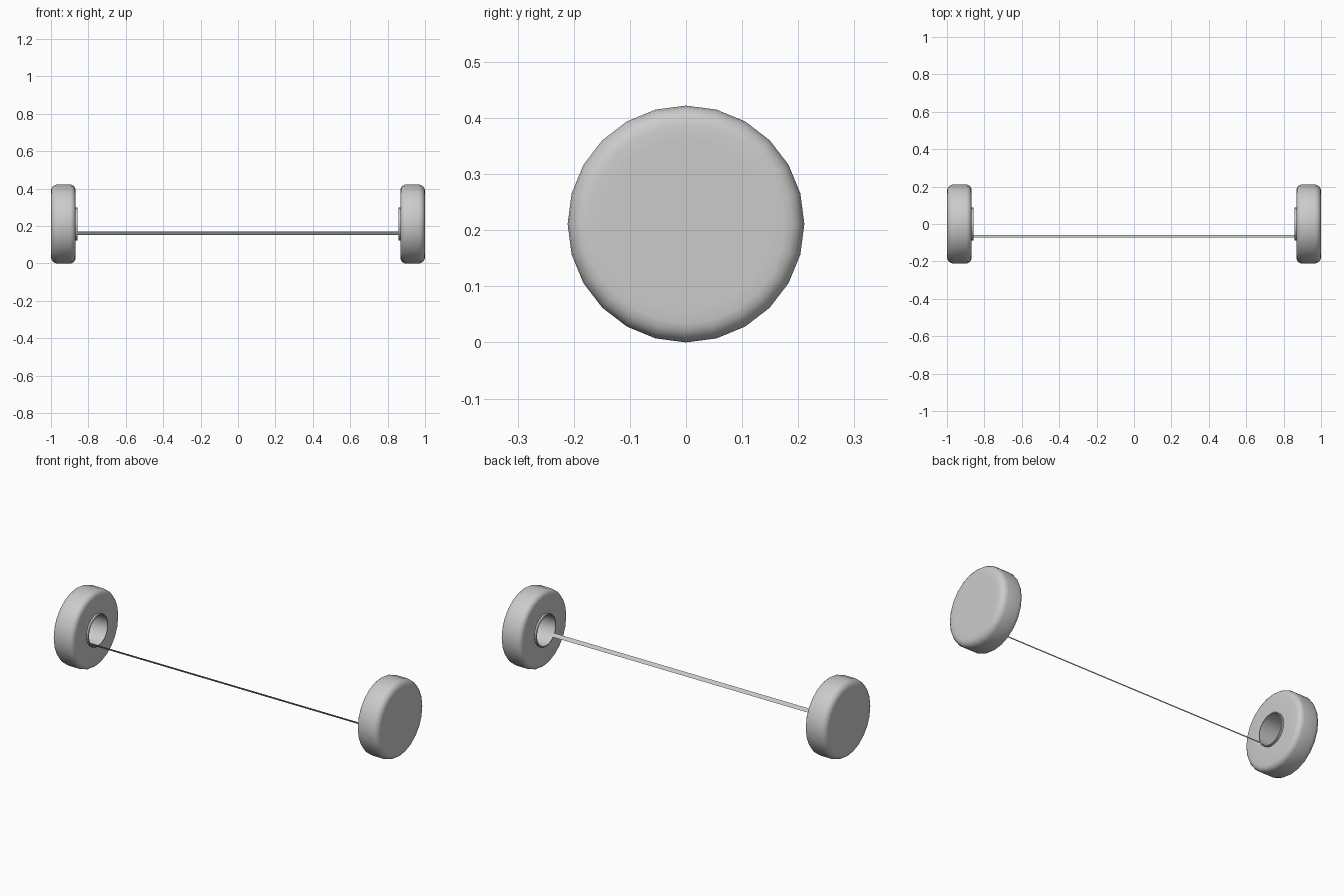
import bpy, bmesh
from math import sin, cos, radians, tau

if "Cube" in bpy.data.objects:
    bpy.data.objects.remove(bpy.data.objects["Cube"], do_unlink=True)

SIDES = 24
RADIUS = 0.211     # weight disc radius, also the height of its axis
BORE = 0.082       # inner radius of the hub socket
INNER, OUTER = 0.869, 1.0

grey = bpy.data.materials.new("plain grey")
grey.use_nodes = True
grey.diffuse_color = (0.6, 0.6, 0.6, 1)
bsdf = next(n for n in grey.node_tree.nodes if n.type == "BSDF_PRINCIPLED")
bsdf.inputs["Base Color"].default_value = grey.diffuse_color


def ring_point(x, r, i):
    a = tau * i / SIDES
    return (x, r * cos(a), RADIUS + r * sin(a))


def finish(name, bm, smooth_angle):
    mesh = bpy.data.meshes.new(name)
    bm.to_mesh(mesh)
    bm.free()
    mesh.materials.append(grey)
    obj = bpy.data.objects.new(name, mesh)
    bpy.context.collection.objects.link(obj)
    bpy.ops.object.select_all(action="DESELECT")
    obj.select_set(True)
    bpy.context.view_layer.objects.active = obj
    bpy.ops.object.shade_smooth_by_angle(angle=radians(smooth_angle))


def rounded(x, r, size, start, steps=4):
    """Quarter-circle corner around (x, r), as (x, radius) points."""
    return [(x + size * cos(start - tau / 4 * k / steps),
             r + size * sin(start - tau / 4 * k / steps))
            for k in range(steps + 1)]


# Disc section from socket floor, out over the collar, around the rim to the outer face
section = [(0.985, BORE), (0.857, BORE), (0.857, 0.086), (0.859, 0.088), (INNER, 0.088)]
section += rounded(INNER + 0.028, RADIUS - 0.028, 0.028, tau / 2)
section += rounded(OUTER - 0.034, RADIUS - 0.034, 0.034, tau / 4)
section += [(OUTER, 0.15)]


def weight_disc(name, side):
    bm = bmesh.new()
    rings = [[bm.verts.new(ring_point(side * x, r, i)) for i in range(SIDES)]
             for x, r in section]
    for a, b in zip(rings, rings[1:]):
        for i in range(SIDES):
            j = (i + 1) % SIDES
            bm.faces.new((a[i], a[j], b[j], b[i]))
    bm.faces.new(rings[0])     # socket floor
    bm.faces.new(rings[-1])    # outer face
    bmesh.ops.recalc_face_normals(bm, faces=bm.faces)
    finish(name, bm, 35)


weight_disc("left_weight_disc", 1)
weight_disc("right_weight_disc", -1)

# Thin flat strip joining the two sockets along one side of the bore
bm = bmesh.new()
corners = [(-0.87, 14), (-0.87, 15), (0.87, 15), (0.87, 14)]
face = bm.faces.new([bm.verts.new(ring_point(x, BORE, i)) for x, i in corners])
face.normal_update()
if face.normal.z < 0:
    face.normal_flip()
finish("connecting_strip", bm, 30)
